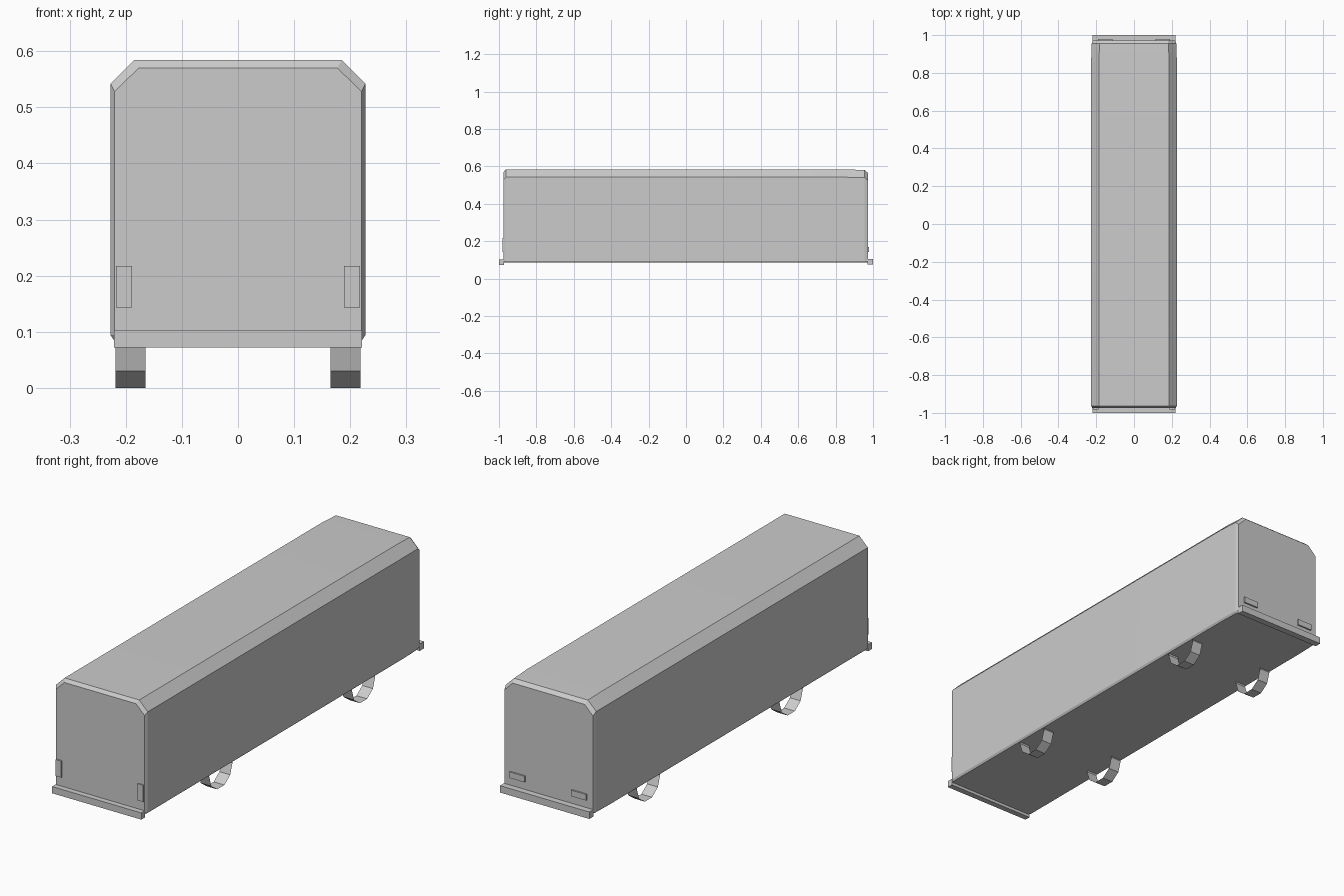
import bpy, bmesh, math
from mathutils import Matrix

cube = bpy.data.objects.get("Cube")
if cube:
    bpy.data.objects.remove(cube, do_unlink=True)

# One plain colour for the whole vehicle
grey = bpy.data.materials.new("plain grey")
grey.use_nodes = True
colour = (0.6, 0.6, 0.6, 1)
grey.diffuse_color = colour
grey.node_tree.nodes["Principled BSDF"].inputs["Base Color"].default_value = colour


def make_object(name, bm, recalc=True):
    if recalc:
        bmesh.ops.recalc_face_normals(bm, faces=bm.faces)
    mesh = bpy.data.meshes.new(name)
    bm.to_mesh(mesh)
    bm.free()
    mesh.materials.append(grey)
    obj = bpy.data.objects.new(name, mesh)
    bpy.context.collection.objects.link(obj)
    return obj


def box(name, low, high):
    bm = bmesh.new()
    size = [b - a for a, b in zip(low, high)]
    centre = [(a + b) / 2 for a, b in zip(low, high)]
    bmesh.ops.create_cube(bm, size=1, matrix=Matrix.Translation(centre) @ Matrix.Diagonal((*size, 1)))
    return make_object(name, bm)


# Body: chamfered cross-sections lofted from front to back
# (y, wall half width, roof half width, shoulder height, roof height)
sections = [
    (-0.975, 0.220, 0.177, 0.528, 0.570),
    (-0.963, 0.227, 0.185, 0.542, 0.584),
    (0.860, 0.227, 0.185, 0.542, 0.584),
    (0.955, 0.224, 0.183, 0.540, 0.580),
    (0.972, 0.219, 0.178, 0.525, 0.566),
]
bm = bmesh.new()
rings = []
for y, wall, roof, shoulder, top in sections:
    half = [(wall - 0.006, 0.085), (wall, 0.094), (wall, shoulder), (roof, top)]
    outline = half + [(-x, z) for x, z in reversed(half)]
    rings.append([bm.verts.new((x, y, z)) for x, z in outline])
for a, b in zip(rings, rings[1:]):
    for i in range(len(a)):
        j = (i + 1) % len(a)
        bm.faces.new((a[i], a[j], b[j], b[i]))
bm.faces.new(rings[0])
bm.faces.new(rings[-1])
body = make_object("body", bm)
bpy.context.view_layer.objects.active = body
body.select_set(True)
bpy.ops.object.shade_smooth_by_angle(angle=math.radians(12))
body.select_set(False)

# Bumpers
box("front_bumper", (-0.221, -1.0, 0.072), (0.221, -0.973, 0.102))
box("back_bumper", (-0.221, 0.970, 0.075), (0.221, 1.0, 0.106))

for side, label in ((1, "left"), (-1, "right")):
    # Upright front lamps and flat back lamps
    x0, x1 = sorted((side * 0.189, side * 0.217))
    box("front_lamp_" + label, (x0, -0.981, 0.143), (x1, -0.973, 0.217))
    x0, x1 = sorted((side * 0.115, side * 0.190))
    box("back_lamp_" + label, (x0, 0.970, 0.141), (x1, 0.979, 0.168))

    # Wheels: open ten-sided bands resting on a flat side
    for y, end in ((-0.433, "front"), (0.577, "back")):
        bm = bmesh.new()
        radius, sides = 0.0825, 10
        height = radius * math.cos(math.pi / sides)
        pairs = []
        for i in range(sides):
            angle = 2 * math.pi * (i + 0.5) / sides
            py = y + radius * math.sin(angle)
            pz = height - radius * math.cos(angle)
            pairs.append([bm.verts.new((side * x, py, pz)) for x in (0.165, 0.218)])
        for i in range(sides):
            a, b = pairs[i], pairs[(i + 1) % sides]
            bm.faces.new((a[0], a[1], b[1], b[0]))
        make_object("wheel_" + end + "_" + label, bm)
